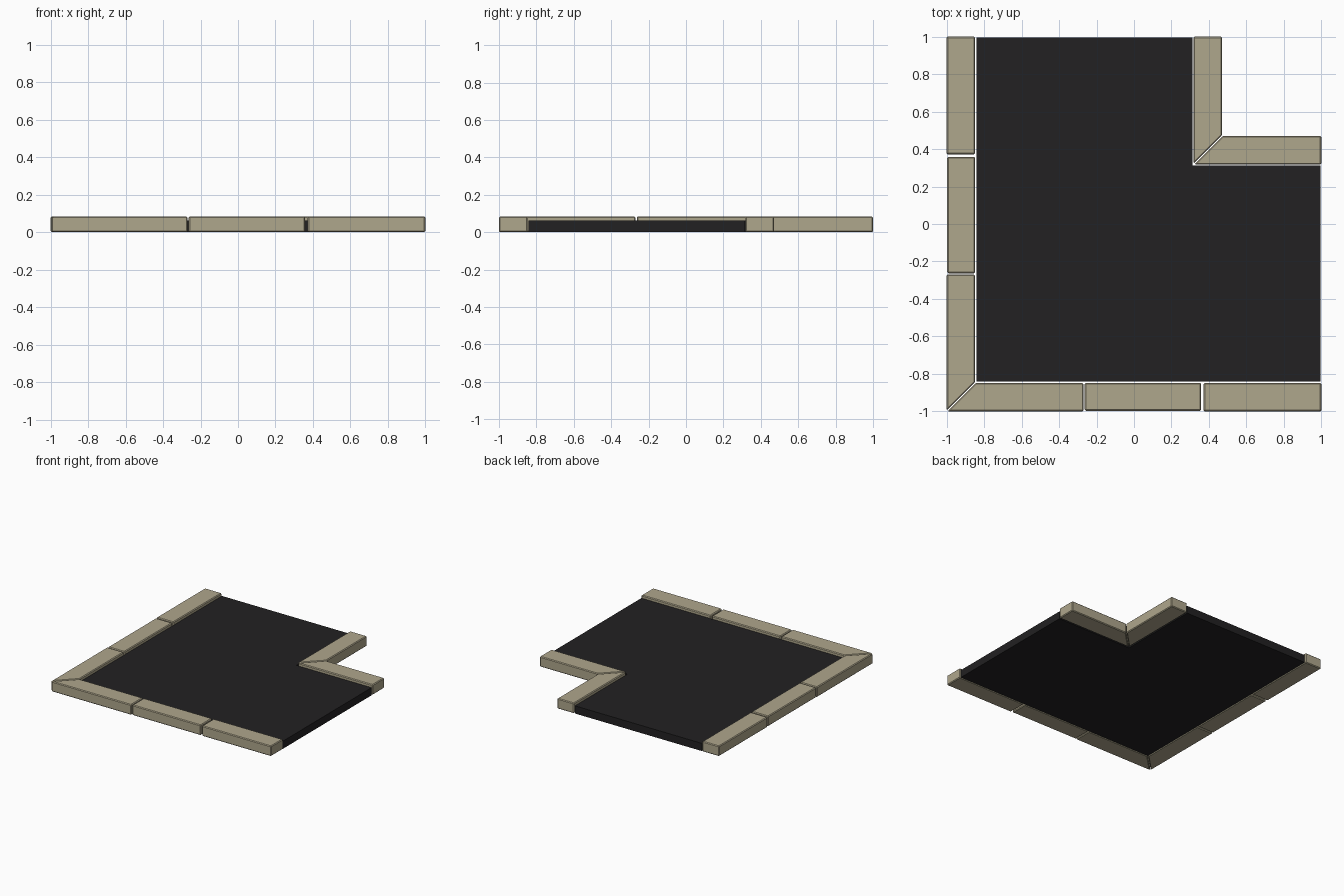
import bpy, bmesh

if "Cube" in bpy.data.objects:
    bpy.data.objects.remove(bpy.data.objects["Cube"])


def material(name, color):
    m = bpy.data.materials.new(name)
    m.diffuse_color = (*color, 1)
    m.use_nodes = True
    m.node_tree.nodes["Principled BSDF"].inputs["Base Color"].default_value = m.diffuse_color
    return m


STONE = material("stone", (0.43, 0.385, 0.265))
ASPHALT = material("asphalt", (0.016, 0.015, 0.016))


def slab(name, outline, top, mat, bevel=0.0):
    """Extrude a flat outline from z = 0 up to top, with chamfered edges."""
    bm = bmesh.new()
    face = bm.faces.new([bm.verts.new((x, y, 0)) for x, y in outline])
    new = bmesh.ops.extrude_face_region(bm, geom=[face])["geom"]
    for v in new:
        if isinstance(v, bmesh.types.BMVert):
            v.co.z = top
    bmesh.ops.recalc_face_normals(bm, faces=bm.faces[:])
    if bevel:
        bmesh.ops.bevel(bm, geom=bm.edges[:], offset=bevel, segments=1,
                        profile=0.5, affect='EDGES')
    me = bpy.data.meshes.new(name)
    bm.to_mesh(me)
    bm.free()
    me.materials.append(mat)
    ob = bpy.data.objects.new(name, me)
    bpy.context.collection.objects.link(ob)


# Road surface: square corner piece with one quarter notched out
lo, hi, notch = -0.842, 0.995, 0.312
slab("road_surface", [(lo, lo), (hi, lo), (hi, notch), (notch, notch),
                      (notch, hi), (lo, hi)], 0.063, ASPHALT)

# Kerb stones along the x direction; each is repeated across the diagonal
stones = {
    "outer_kerb_corner": [(-0.996, -1), (-0.27, -1), (-0.27, -0.848), (-0.844, -0.848)],
    "outer_kerb_middle": [(-0.263, -0.997), (0.359, -0.997), (0.359, -0.848), (-0.263, -0.848)],
    "outer_kerb_end": [(0.372, -1), (1, -1), (1, -0.848), (0.372, -0.848)],
    "inner_kerb": [(0.322, 0.318), (1, 0.318), (1, 0.47), (0.474, 0.47)],
}
for name, pts in stones.items():
    slab(name + "_x", pts, 0.084, STONE, 0.006)
    slab(name + "_y", [(y, x) for x, y in pts], 0.084, STONE, 0.006)
